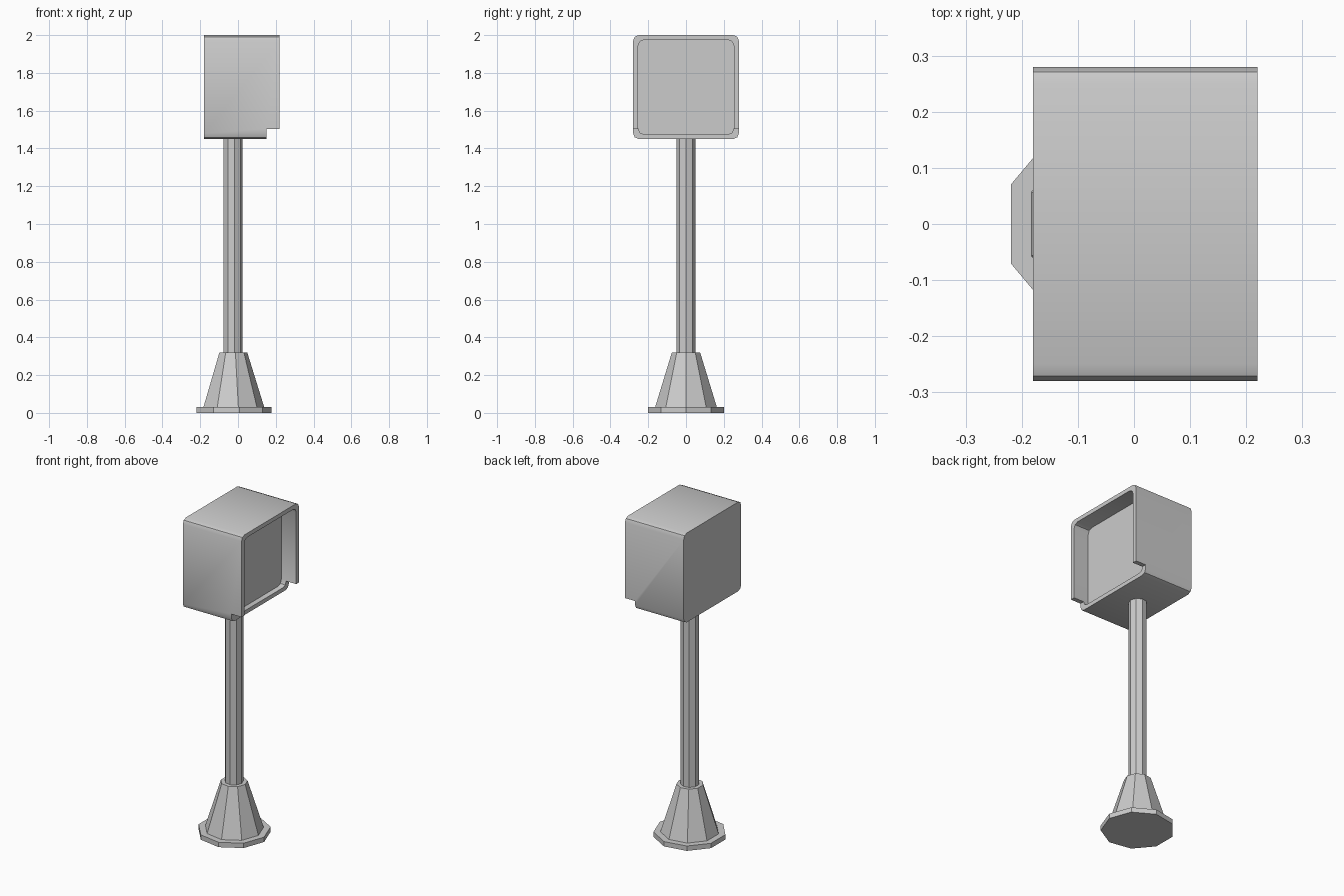
import bpy, bmesh
from math import cos, sin, pi, radians

if "Cube" in bpy.data.objects:
    bpy.data.objects.remove(bpy.data.objects["Cube"])

SIDES = 9
POLE_X = -0.027


def make_object(name, rings):
    """Skin a list of equal-length point rings and cap both ends."""
    bm = bmesh.new()
    loops = [[bm.verts.new(p) for p in ring] for ring in rings]
    n = len(loops[0])
    for a, b in zip(loops, loops[1:]):
        for i in range(n):
            j = (i + 1) % n
            bm.faces.new((a[i], a[j], b[j], b[i]))
    bm.faces.new(loops[0][::-1])
    bm.faces.new(loops[-1])
    bmesh.ops.recalc_face_normals(bm, faces=bm.faces[:])
    mesh = bpy.data.meshes.new(name)
    bm.to_mesh(mesh)
    bm.free()
    obj = bpy.data.objects.new(name, mesh)
    bpy.context.collection.objects.link(obj)
    return obj


def post_part(name, r0, z0, r1, z1):
    """Nine-sided vertical frustum around the post axis."""
    def ring(r, z):
        return [(POLE_X + r * cos(2 * pi * i / SIDES),
                 r * sin(2 * pi * i / SIDES), z) for i in range(SIDES)]
    return make_object(name, [ring(r0, z0), ring(r1, z1)])


def rounded_block(name, x0, x1, half_y, z0, z1, r, seg=2):
    """Block along x with rounded lengthwise edges."""
    corners = [(half_y - r, z1 - r), (-half_y + r, z1 - r),
               (-half_y + r, z0 + r), (half_y - r, z0 + r)]
    profile = []
    for k, (cy, cz) in enumerate(corners):
        for s in range(seg + 1):
            a = pi / 2 * (k + s / seg)
            profile.append((cy + r * cos(a), cz + r * sin(a)))
    return make_object(name, [[(x, y, z) for y, z in profile] for x in (x0, x1)])


def cut(target, cutter):
    cutter.hide_render = True
    mod = target.modifiers.new("cut", 'BOOLEAN')
    mod.operation = 'DIFFERENCE'
    mod.solver = 'EXACT'
    mod.object = cutter
    bpy.context.view_layer.objects.active = target
    bpy.ops.object.modifier_apply(modifier=mod.name)
    bpy.data.objects.remove(cutter)


# Post: foot plate, tapered foot, pole
post_part("foot_plate", 0.205, 0.0, 0.205, 0.03)
post_part("tapered_foot", 0.166, 0.03, 0.076, 0.32)
post_part("pole", 0.052, 0.32, 0.052, 1.45)

# Housing with a recessed front panel under a hood
housing = rounded_block("housing", -0.18, 0.22, 0.28, 1.45, 2.0, 0.03)
cut(housing, rounded_block("recess_cutter", 0.118, 0.3, 0.253, 1.475, 1.975, 0.03))

# Hood stops short at the bottom
cut(housing, make_object("notch_cutter", [
    [(x, -0.4, z), (x, 0.4, z), (x, 0.4, 1.504), (x, -0.4, 1.504)]
    for x, z in ((0.151, 1.3), (0.4, 1.3))]))

bpy.ops.object.select_all(action='DESELECT')
housing.select_set(True)
bpy.context.view_layer.objects.active = housing
bpy.ops.object.shade_smooth_by_angle(angle=radians(30))
